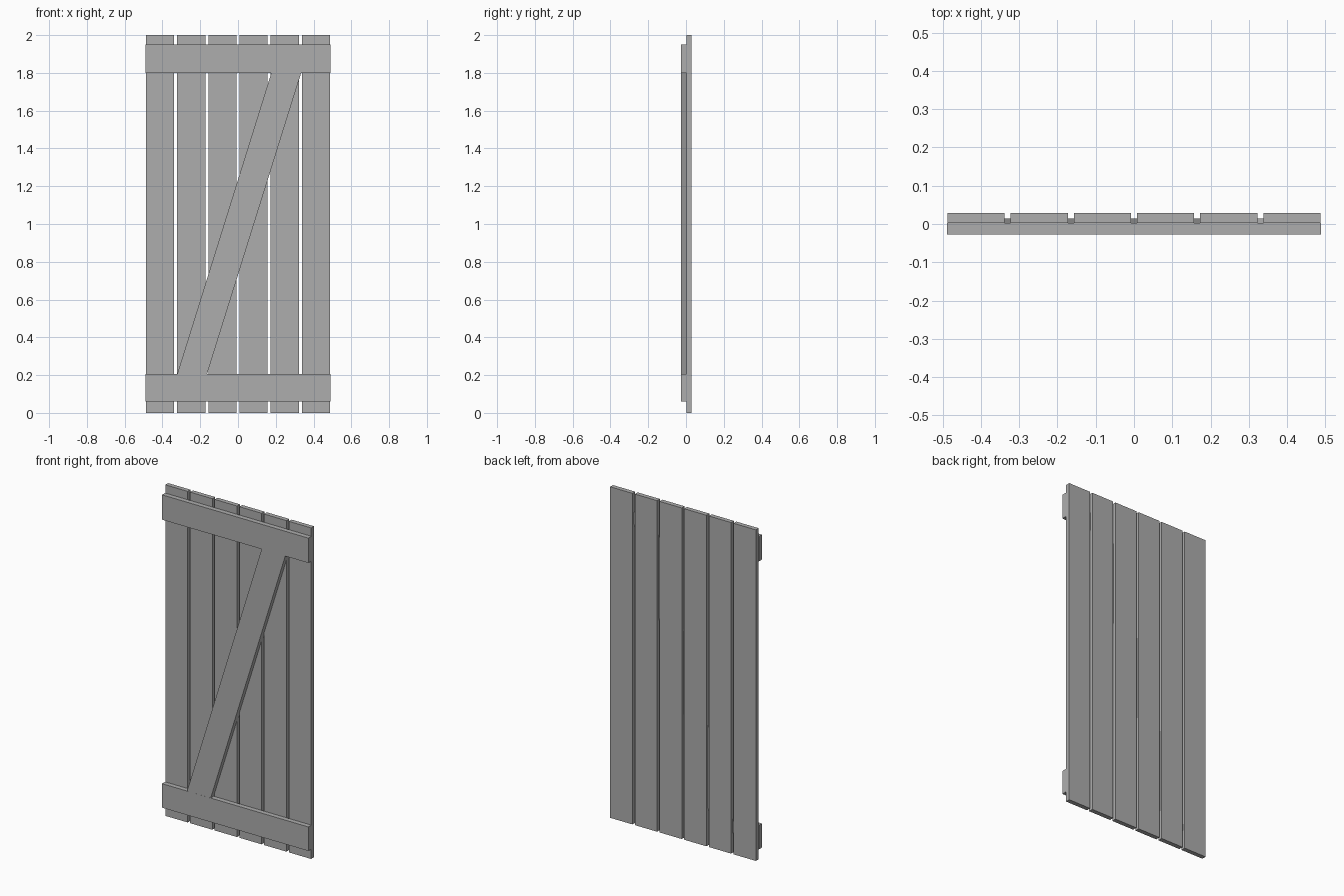
import bpy
import bmesh
from mathutils import Vector

cube = bpy.data.objects.get("Cube")
if cube:
    bpy.data.objects.remove(cube, do_unlink=True)

# Single plain grey
grey = bpy.data.materials.new("plain_grey")
grey.use_nodes = True
colour = (0.42, 0.42, 0.42, 1.0)
grey.diffuse_color = colour
grey.node_tree.nodes["Principled BSDF"].inputs["Base Color"].default_value = colour


def board(name, outline, y_front, y_back):
    """Extrude an outline of (x, z) points from front to back."""
    bm = bmesh.new()
    face = bm.faces.new([bm.verts.new((x, y_front, z)) for x, z in outline])
    extruded = bmesh.ops.extrude_face_region(bm, geom=[face])
    verts = [v for v in extruded["geom"] if isinstance(v, bmesh.types.BMVert)]
    bmesh.ops.translate(bm, verts=verts, vec=Vector((0, y_back - y_front, 0)))
    bmesh.ops.recalc_face_normals(bm, faces=bm.faces)
    mesh = bpy.data.meshes.new(name)
    bm.to_mesh(mesh)
    bm.free()
    mesh.materials.append(grey)
    obj = bpy.data.objects.new(name, mesh)
    bpy.context.collection.objects.link(obj)
    return obj


def rectangle(x0, x1, z0, z1):
    return [(x0, z0), (x1, z0), (x1, z1), (x0, z1)]


# Six upright planks with open gaps
PLANKS, PITCH, WIDTH = 6, 0.165, 0.149
for i in range(PLANKS):
    x = (i - (PLANKS - 1) / 2) * PITCH
    board(f"plank_{i + 1}", rectangle(x - WIDTH / 2, x + WIDTH / 2, 0, 2),
          0.002, 0.029)

# Cross rails on the front
for name, z0, z1 in (("bottom_rail", 0.06, 0.205), ("top_rail", 1.80, 1.95)):
    board(name, rectangle(-0.489, 0.489, z0, z1), -0.027, 0.002)

# Diagonal brace, its ends running under the rails
SLOPE = 0.5 / 1.6
low, high = 0.12, 1.88


def brace_x(z):
    return -0.322 + SLOPE * (z - 0.205)


board("diagonal_brace",
      [(brace_x(low), low), (brace_x(low) + 0.158, low),
       (brace_x(high) + 0.158, high), (brace_x(high), high)],
      -0.0265, 0.014)
